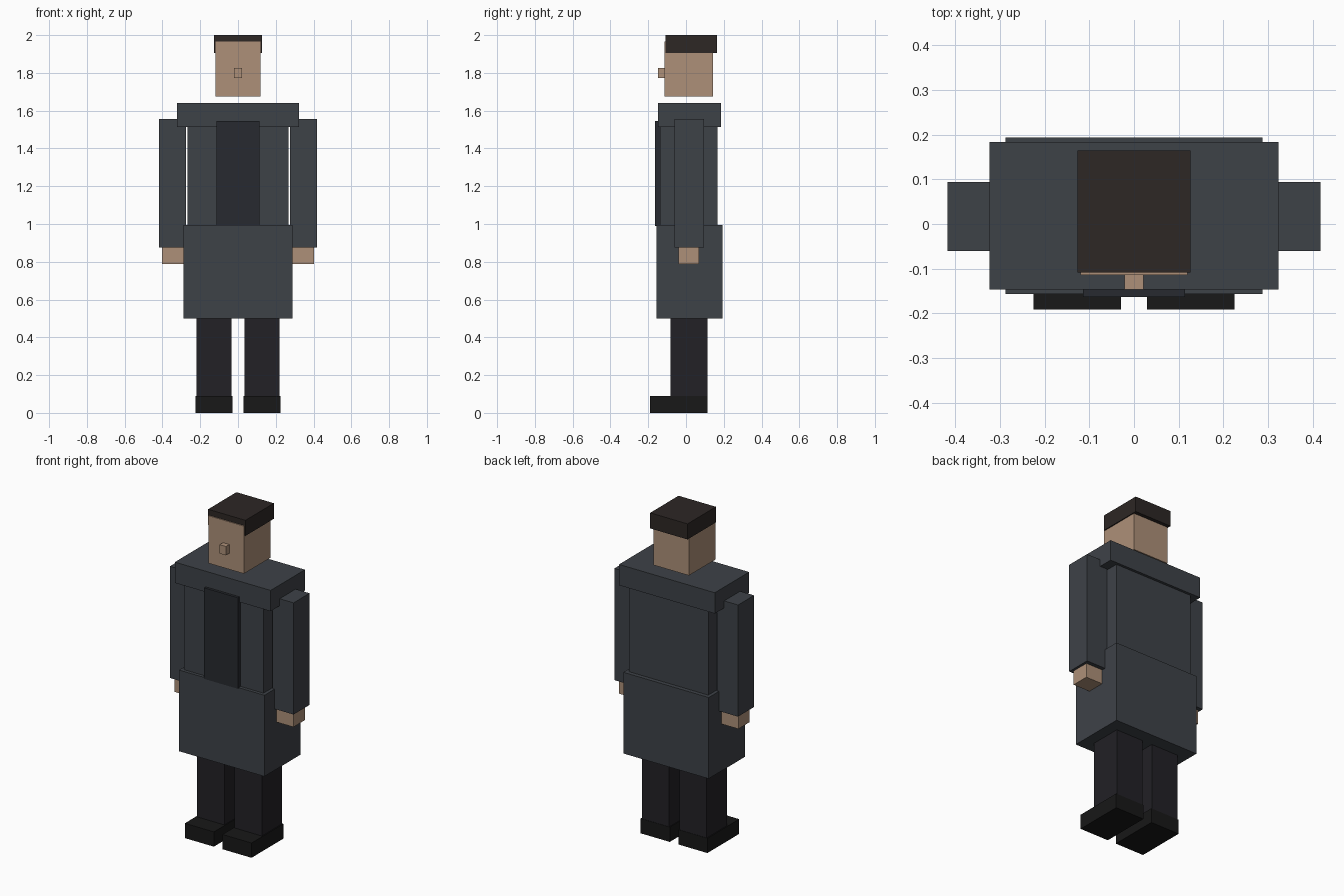
import bpy
import bmesh
from mathutils import Vector

if "Cube" in bpy.data.objects:
    bpy.data.objects.remove(bpy.data.objects["Cube"])


def material(name, rgb):
    m = bpy.data.materials.new(name)
    m.diffuse_color = (*rgb, 1)
    m.use_nodes = True
    m.node_tree.nodes["Principled BSDF"].inputs["Base Color"].default_value = m.diffuse_color
    return m


coat = material("coat_grey", (0.048, 0.054, 0.064))
panel = material("panel_dark", (0.02, 0.023, 0.029))
skin = material("skin", (0.42, 0.28, 0.19))
hair = material("hair_brown", (0.026, 0.02, 0.018))
trouser = material("trouser_black", (0.016, 0.015, 0.019))
leather = material("shoe_black", (0.009, 0.009, 0.009))


def box(name, x, y, z, mat):
    """Box spanning the (min, max) ranges x, y and z."""
    bm = bmesh.new()
    bmesh.ops.create_cube(bm, size=1)
    size = Vector([r[1] - r[0] for r in (x, y, z)])
    bmesh.ops.scale(bm, vec=size, verts=bm.verts)
    mesh = bpy.data.meshes.new(name)
    bm.to_mesh(mesh)
    bm.free()
    mesh.materials.append(mat)
    ob = bpy.data.objects.new(name, mesh)
    ob.location = [(r[0] + r[1]) / 2 for r in (x, y, z)]
    bpy.context.collection.objects.link(ob)
    return ob


def centred(name, half, y, z, mat):
    return box(name, (-half, half), y, z, mat)


def pair(name, inner, outer, y, z, mat):
    box("left_" + name, (inner, outer), y, z, mat)
    box("right_" + name, (-outer, -inner), y, z, mat)


# Head, floating just above the shoulders
centred("head", 0.12, (-0.114, 0.143), (1.675, 1.965), skin)
centred("hair_cap", 0.126, (-0.108, 0.165), (1.905, 2.0), hair)
centred("nose", 0.021, (-0.147, -0.11), (1.773, 1.827), skin)

# Coat
centred("shoulder_yoke", 0.323, (-0.147, 0.184), (1.513, 1.64), coat)
centred("torso", 0.268, (-0.137, 0.168), (0.99, 1.53), coat)
centred("chest_panel", 0.114, (-0.163, -0.136), (0.99, 1.545), panel)
centred("coat_skirt", 0.288, (-0.157, 0.193), (0.50, 0.995), coat)

# Arms and hands
pair("arm", 0.274, 0.417, (-0.06, 0.094), (0.875, 1.556), coat)
pair("hand", 0.289, 0.402, (-0.04, 0.07), (0.787, 0.89), skin)

# Legs and shoes
pair("leg", 0.034, 0.219, (-0.083, 0.113), (0.08, 0.53), trouser)
pair("shoe", 0.029, 0.225, (-0.191, 0.115), (0.0, 0.09), leather)
